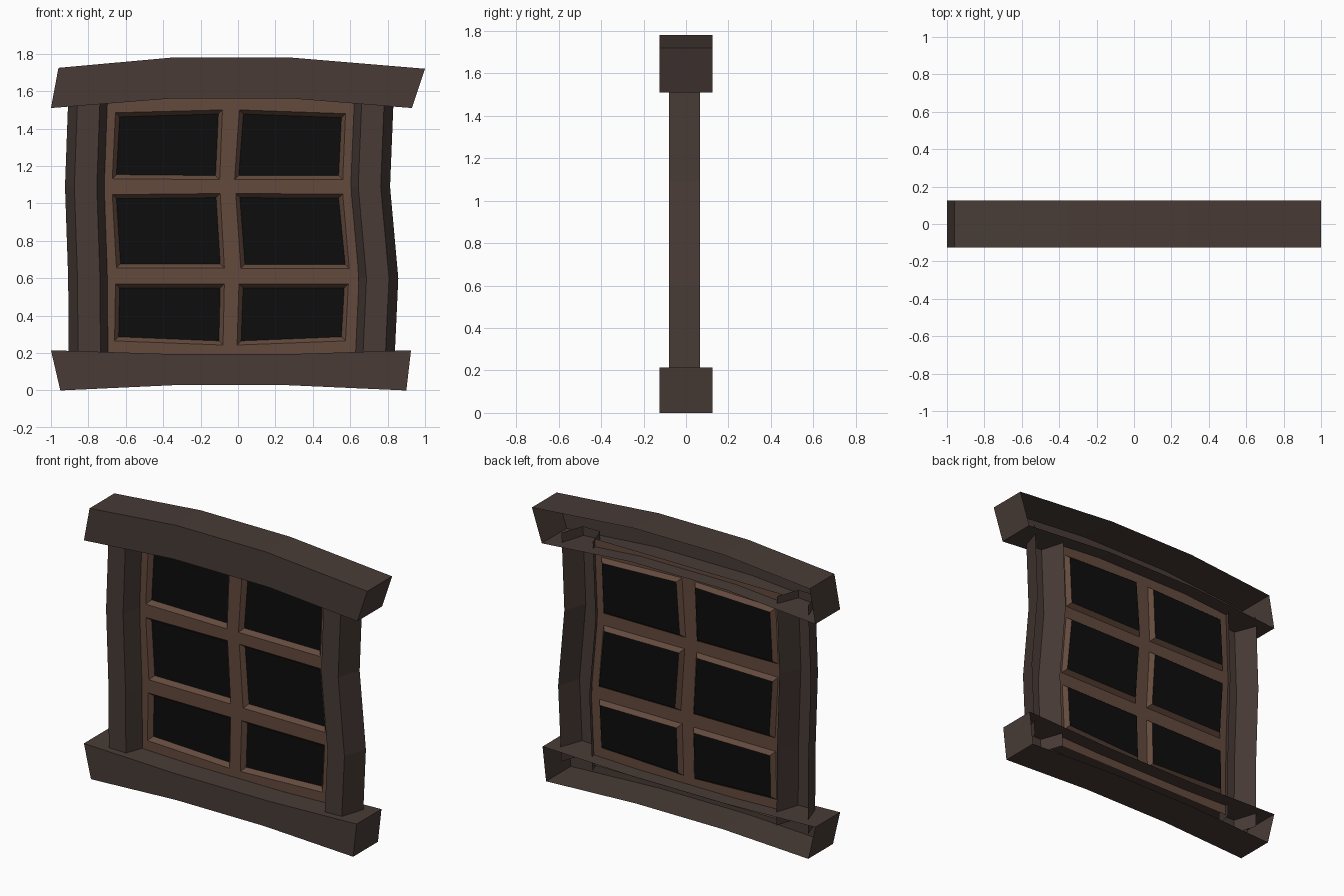
import bpy, bmesh

if "Cube" in bpy.data.objects:
    bpy.data.objects.remove(bpy.data.objects["Cube"])

def material(name, rgb):
    m = bpy.data.materials.new(name)
    m.diffuse_color = (*rgb, 1)
    m.use_nodes = True
    m.node_tree.nodes["Principled BSDF"].inputs["Base Color"].default_value = m.diffuse_color
    return m

DARK = material("dark_wood", (0.065, 0.044, 0.037))
BROWN = material("brown_wood", (0.125, 0.068, 0.047))
BLACK = material("dark_glass", (0.004, 0.004, 0.004))

def add_object(name, verts, faces, mats, mat_ids=None):
    mesh = bpy.data.meshes.new(name)
    mesh.from_pydata(verts, [], faces)
    for m in mats:
        mesh.materials.append(m)
    for p, i in zip(mesh.polygons, mat_ids or []):
        p.material_index = i
    ob = bpy.data.objects.new(name, mesh)
    bpy.context.collection.objects.link(ob)
    return ob

def loft(name, sections, closed, caps):
    """Skin a list of equal-length cross-sections."""
    n = len(sections[0])
    verts = [v for s in sections for v in s]
    faces = []
    for i in range(len(sections) - 1):
        for j in range(n if closed else n - 1):
            k = (j + 1) % n
            faces.append((i * n + j, (i + 1) * n + j, (i + 1) * n + k, i * n + k))
    if caps:
        faces += [tuple(range(n)), tuple(reversed(range(len(verts) - n, len(verts))))]
    return add_object(name, verts, faces, [DARK])

# Arched beams: front, top, bottom and end faces, back left open
def beam(name, top, bottom):
    sections = [[(tx, .125, tz), (tx, -.125, tz), (bx, -.125, bz), (bx, .125, bz)]
                for (tx, tz), (bx, bz) in zip(top, bottom)]
    return loft(name, sections, False, True)

beam("top_beam",
     [(-.96, 1.725), (-.35, 1.78), (.28, 1.78), (1, 1.72)],
     [(-1, 1.51), (-.37, 1.56), (.30, 1.56), (.93, 1.51)])
beam("bottom_beam",
     [(-1, .215), (-.37, .195), (.30, .195), (.925, .215)],
     [(-.95, 0), (-.35, .028), (.27, .028), (.9, 0)])

# Crooked side posts: tapered channel, open at the back
LEVELS = [.12, .6, 1.09, 1.58]
LEFT = [-.795, -.798, -.815, -.797]
RIGHT = [.725, .747, .703, .723]

def post(name, centres):
    sections = [[(c + .11, .065, z), (c + .06, -.08, z), (c - .06, -.08, z), (c - .11, .065, z)]
                for c, z in zip(centres, LEVELS)]
    return loft(name, sections, False, False)

post("left_post", LEFT)
post("right_post", RIGHT)

def centre_at(centres, z):
    for i in range(3):
        if z <= LEVELS[i + 1] or i == 2:
            t = (z - LEVELS[i]) / (LEVELS[i + 1] - LEVELS[i])
            return centres[i] + t * (centres[i + 1] - centres[i])

# Opening corners, one row per level: x, z of the four vertical edges
ROWS = [
    [(-.66, .265), (-.08, .243), (-.005, .243), (.575, .265)],
    [(-.655, .57), (-.073, .57), (.005, .57), (.59, .57)],
    [(-.65, .655), (-.073, .655), (.015, .652), (.595, .652)],
    [(-.672, 1.047), (-.095, 1.053), (-.012, 1.053), (.56, 1.05)],
    [(-.672, 1.132), (-.098, 1.127), (-.018, 1.127), (.56, 1.127)],
    [(-.655, 1.485), (-.083, 1.5), (.007, 1.5), (.575, 1.48)],
]
FRONT, GLASS, INSET = .03, .058, .022

# Window frame sheet with sloped rebates pushed back to the glass
grid = [[(x, .14) for x, z in ROWS[0]]] + ROWS + [[(x, 1.585) for x, z in ROWS[-1]]]
verts = []
for row in grid:
    z0, z1 = row[0][1], row[-1][1]
    pts = [(centre_at(LEFT, z0) + .1, z0)] + row + [(centre_at(RIGHT, z1) - .1, z1)]
    verts += [(x, FRONT, z) for x, z in pts]
faces, panes = [], []
for r in range(7):
    for c in range(5):
        a = r * 6 + c
        quad = (a, a + 1, a + 7, a + 6)
        if r % 2 and c % 2:
            base = len(verts)
            for i, (sx, sz) in zip(quad, [(1, 1), (-1, 1), (-1, -1), (1, -1)]):
                x, y, z = verts[i]
                verts.append((x + sx * INSET, GLASS, z + sz * INSET))
            inner = [base + k for k in range(4)]
            for k in range(4):
                n = (k + 1) % 4
                faces.append((quad[k], quad[n], inner[n], inner[k]))
            panes.append([verts[i] for i in inner])
        else:
            faces.append(quad)
add_object("window_frame", verts, faces, [BROWN])

# Six glass panes
for i, p in enumerate(panes):
    add_object(f"glass_pane_{i + 1}", p, [(0, 1, 2, 3)], [BLACK])
